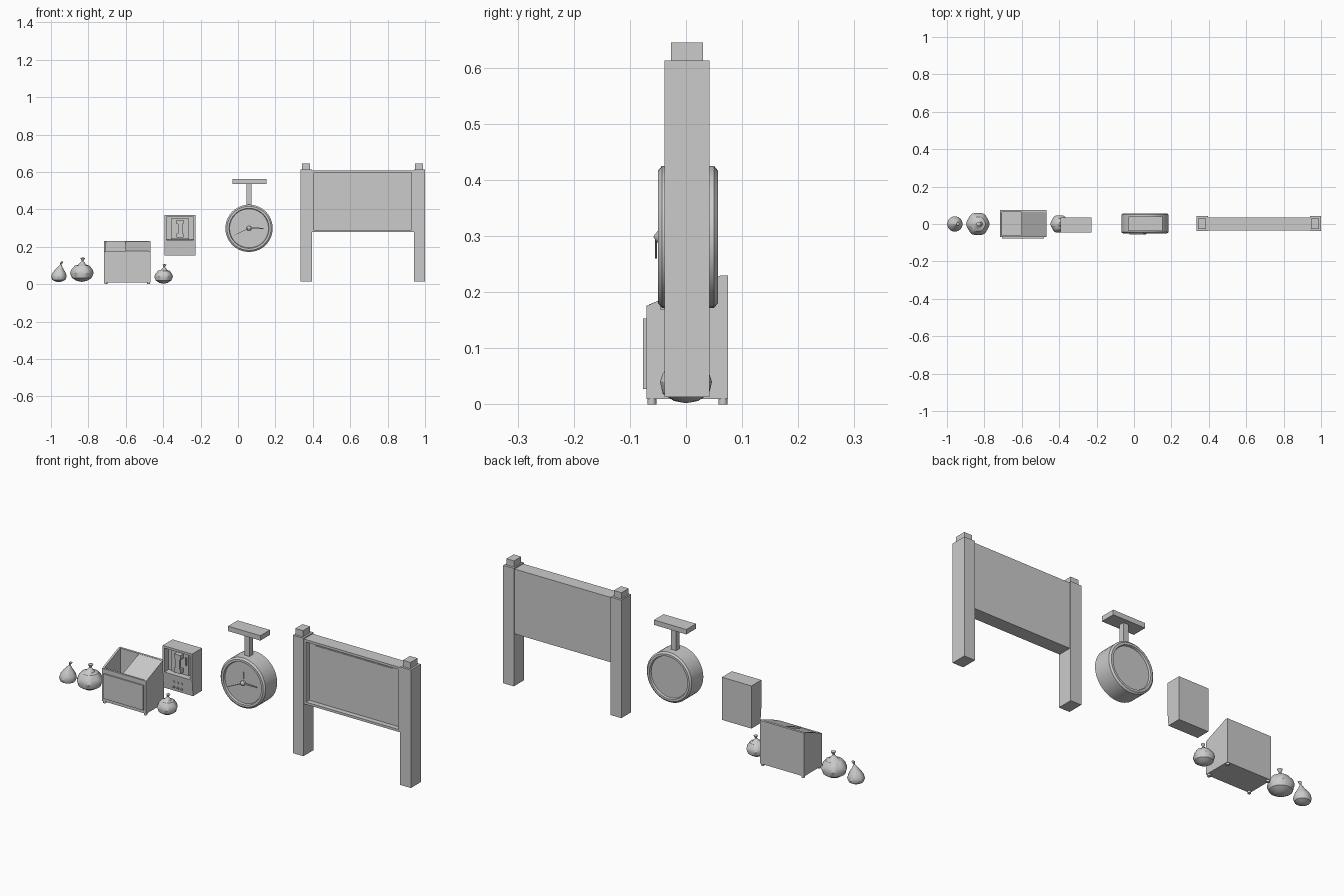
import bpy, bmesh, math
from mathutils import Vector

if "Cube" in bpy.data.objects:
    bpy.data.objects.remove(bpy.data.objects["Cube"])


def finish(name, bm, smooth=False):
    bmesh.ops.recalc_face_normals(bm, faces=bm.faces)
    me = bpy.data.meshes.new(name)
    bm.to_mesh(me)
    bm.free()
    ob = bpy.data.objects.new(name, me)
    bpy.context.collection.objects.link(ob)
    if smooth:
        bpy.ops.object.select_all(action='DESELECT')
        ob.select_set(True)
        bpy.context.view_layer.objects.active = ob
        bpy.ops.object.shade_smooth_by_angle(angle=math.radians(35))
    return ob


def box(name, x, y, z):
    bm = bmesh.new()
    bmesh.ops.create_cube(bm, size=1)
    for v in bm.verts:
        v.co = [r[0] if c < 0 else r[1] for r, c in zip((x, y, z), v.co)]
    return finish(name, bm)


def frame(name, x, y, z, w):
    # four bars around an opening in the xz plane
    box(name + "_top", x, y, (z[1] - w, z[1]))
    box(name + "_bottom", x, y, (z[0], z[0] + w))
    box(name + "_left", (x[0], x[0] + w), y, (z[0] + w, z[1] - w))
    box(name + "_right", (x[1] - w, x[1]), y, (z[0] + w, z[1] - w))


def side_prism(name, x, yz):
    # yz outline extruded along x
    bm = bmesh.new()
    f = bm.faces.new([bm.verts.new((x[0], y, z)) for y, z in yz])
    r = bmesh.ops.extrude_face_region(bm, geom=[f])
    for v in r["geom"]:
        if isinstance(v, bmesh.types.BMVert):
            v.co.x = x[1]
    return finish(name, bm)


def lathe(name, profile, place, seg):
    # profile of (radius, height); place maps (r, angle, height) to a point
    bm = bmesh.new()
    rings = []
    for r, h in profile:
        n = 1 if r == 0 else seg
        rings.append([bm.verts.new(place(r, 2 * math.pi * i / seg, h)) for i in range(n)])
    for a, b in zip(rings, rings[1:]):
        for i in range(seg):
            j = (i + 1) % seg
            vs = [a[i % len(a)], a[j % len(a)], b[j % len(b)], b[i % len(b)]]
            bm.faces.new(list(dict.fromkeys(vs)))
    return finish(name, bm, True)


# notice board: posts, caps, framed panel
for side, x0 in (("left", 0.335), ("right", 0.94)):
    box(side + "_post", (x0, x0 + 0.06), (-0.038, 0.042), (0.013, 0.613))
    box(side + "_post_cap", (x0 + 0.007, x0 + 0.05), (-0.027, 0.03), (0.613, 0.645))
box("board_panel", (0.395, 0.94), (-0.008, 0.036), (0.278, 0.608))
frame("board_frame", (0.395, 0.94), (-0.034, -0.008), (0.278, 0.608), 0.012)
box("board_sheet", (0.444, 0.877), (-0.011, -0.008), (0.315, 0.578))

# hanging clock: drum with recessed faces
CX, CZ = 0.059, 0.2985


def on_clock(r, a, h):
    return (CX + r * math.cos(a), h, CZ + r * math.sin(a))


lathe("clock_drum", [(0, -0.04), (0.104, -0.04), (0.107, -0.05), (0.118, -0.05), (0.1265, -0.043),
                     (0.1265, 0.05), (0.118, 0.057), (0.107, 0.057), (0.104, 0.047), (0, 0.047)],
      on_clock, 40)
lathe("clock_hub", [(0, -0.038), (0.013, -0.04), (0.012, -0.049), (0.005, -0.055), (0, -0.058)], on_clock, 16)


def hand(name, angle, length, width, y):
    # tapered hand, angle clockwise from twelve
    d = Vector((math.sin(angle), 0, math.cos(angle)))
    s = Vector((d.z, 0, -d.x)) * width / 2
    c = Vector((CX, y, CZ))
    bm = bmesh.new()
    f = bm.faces.new([bm.verts.new(p) for p in
                      (c - s, c + s, c + d * length + s * 0.5, c + d * length - s * 0.5)])
    r = bmesh.ops.extrude_face_region(bm, geom=[f])
    for v in r["geom"]:
        if isinstance(v, bmesh.types.BMVert):
            v.co.y += 0.003
    finish(name, bm)


hand("hour_hand", 0, 0.055, 0.012, -0.045)
hand("minute_hand", math.radians(90), 0.08, 0.009, -0.049)
hand("second_hand", math.radians(245), 0.09, 0.003, -0.055)
box("clock_stem", (CX - 0.014, CX + 0.014), (-0.012, 0.016), (0.415, 0.54))
box("clock_mount_plate", (-0.03, 0.152), (-0.037, 0.04), (0.536, 0.561))

# wall telephone: side cheeks, recessed top, keypad below
outline = [(0.035, 0.152), (0.035, 0.369), (-0.045, 0.369), (-0.045, 0.236), (-0.037, 0.152)]
side_prism("phone_left_cheek", (-0.393, -0.382), outline)
side_prism("phone_right_cheek", (-0.238, -0.227), outline)
side_prism("phone_lower_body", (-0.382, -0.238),
           [(0.035, 0.152), (0.035, 0.24), (-0.045, 0.236), (-0.037, 0.152)])
box("phone_back", (-0.382, -0.238), (-0.012, 0.035), (0.238, 0.36))
box("phone_top", (-0.382, -0.238), (-0.045, 0.035), (0.358, 0.369))
box("phone_cradle_panel", (-0.358, -0.262), (-0.022, -0.012), (0.24, 0.35))
box("handset_grip", (-0.322, -0.298), (-0.046, -0.036), (0.262, 0.335))
for nm, z in (("ear", 0.322), ("mouth", 0.25)):
    box("handset_" + nm + "piece", (-0.328, -0.292), (-0.046, -0.022), (z, z + 0.022))
box("coin_slot", (-0.28, -0.272), (-0.028, -0.022), (0.29, 0.33))
for i in range(3):
    for j in range(2):
        x, z = -0.332 + 0.022 * i, 0.172 + 0.028 * j
        box("phone_key", (x - 0.004, x + 0.004), (-0.045, -0.036), (z - 0.004, z + 0.004))

# waste container: open on the left, sloped lid on the right
X0, X1 = -0.717, -0.468
wall = [(-0.07, 0.01), (0.075, 0.01), (0.075, 0.23), (0.062, 0.23), (-0.058, 0.181), (-0.07, 0.175)]
side_prism("bin_left_wall", (X0, X0 + 0.01), wall)
side_prism("bin_right_wall", (X1 - 0.01, X1), wall)
box("bin_back_wall", (X0 + 0.01, X1 - 0.01), (0.063, 0.075), (0.01, 0.23))
box("bin_front_wall", (X0 + 0.01, X1 - 0.01), (-0.07, -0.059), (0.01, 0.176))
box("bin_floor", (X0 + 0.01, X1 - 0.01), (-0.059, 0.063), (0.01, 0.022))
side_prism("bin_lid", (-0.602, X1 - 0.01),
           [(-0.066, 0.17), (-0.066, 0.178), (0.063, 0.229), (0.063, 0.221)])
box("bin_front_plate", (-0.705, -0.48), (-0.077, -0.07), (0.027, 0.153))
for x in (X0 + 0.01, X1 - 0.01):
    for y in (-0.061, 0.066):
        lathe("bin_foot", [(0, 0), (0.008, 0), (0.008, 0.011), (0, 0.011)],
              lambda r, a, h: (x + r * math.cos(a), y + r * math.sin(a), h), 12)


# rubbish bags: pinched sacks with leaning tied necks
def bag(name, x, radius, z0, z1, low, lean):
    H = z1 - z0
    prof = [(0, 0), (0.45, 0.04), (0.86, low * 0.45), (1, low), (0.9, low + 0.14), (0.63, low + 0.3),
            (0.36, 0.66 + low * 0.1), (0.17, 0.8), (0.08, 0.85), (0.13, 0.9), (0.2, 0.97), (0, 1)]

    def place(r, a, t):
        fold = 1 + 0.035 * math.cos(6 * a) * (t > 0.3)
        shift = lean * t ** 3
        return (x + shift + r * radius * fold * math.cos(a),
                r * radius * fold * math.sin(a), z0 + H * t)
    lathe(name, prof, place, 24)


bag("tall_bag", -0.958, 0.041, 0.01, 0.122, 0.26, 0.018)
bag("large_bag", -0.835, 0.061, 0.012, 0.143, 0.36, 0.006)
bag("small_bag", -0.398, 0.048, 0.002, 0.107, 0.36, 0.006)
